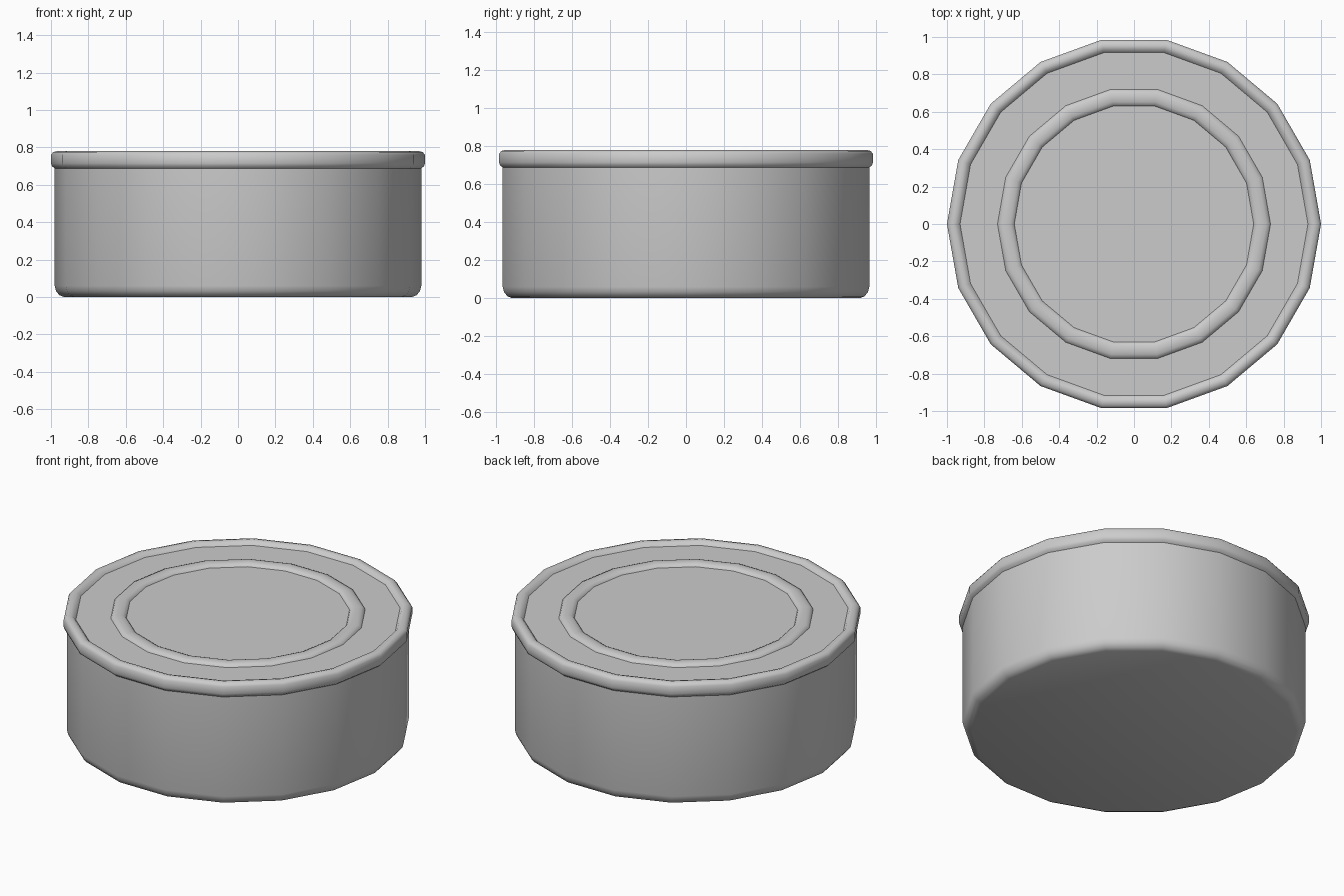
import bpy
import bmesh
from math import cos, sin, tau, pi, radians

SIDES = 18
LID_Z = 0.757

if "Cube" in bpy.data.objects:
    bpy.data.objects.remove(bpy.data.objects["Cube"], do_unlink=True)

metal = bpy.data.materials.new("tin grey")
metal.use_nodes = True
metal.diffuse_color = (0.6, 0.6, 0.6, 1)
metal.node_tree.nodes["Principled BSDF"].inputs["Base Color"].default_value = metal.diffuse_color


def lathe(name, profile, cap_start=False, cap_end=False):
    """Turn a (radius, z) profile, listed outside-in or bottom-up, around z."""
    bm = bmesh.new()
    rings = [[bm.verts.new((r * cos(tau * i / SIDES), r * sin(tau * i / SIDES), z))
              for i in range(SIDES)] for r, z in profile]
    for a, b in zip(rings, rings[1:]):
        for i in range(SIDES):
            j = (i + 1) % SIDES
            bm.faces.new((a[i], a[j], b[j], b[i]))
    if cap_start:
        bm.faces.new(rings[0][::-1])
    if cap_end:
        bm.faces.new(rings[-1])
    mesh = bpy.data.meshes.new(name)
    bm.to_mesh(mesh)
    bm.free()
    mesh.materials.append(metal)
    obj = bpy.data.objects.new(name, mesh)
    bpy.context.collection.objects.link(obj)
    bpy.ops.object.select_all(action="DESELECT")
    obj.select_set(True)
    bpy.context.view_layer.objects.active = obj
    bpy.ops.object.shade_smooth_by_angle(angle=radians(48))
    return obj


# Wall with rounded foot and closed base
lathe("can_body", [(0.93, 0), (0.955, 0.01), (0.973, 0.032), (0.98, 0.06), (0.98, 0.69)],
      cap_start=True)

# Rolled seam standing proud of the wall and the lid
lathe("top_rim", [(0.98, 0.688), (0.995, 0.7), (1.0, 0.715), (1.0, 0.76), (0.988, 0.775),
                  (0.965, 0.781), (0.944, 0.775), (0.93, LID_Z)])

# Recessed lid with a raised round bead
bead = [(0.685 + 0.045 * cos(pi * k / 6), LID_Z + 0.02 * sin(pi * k / 6)) for k in range(7)]
lathe("lid", [(0.93, LID_Z)] + bead, cap_end=True)
